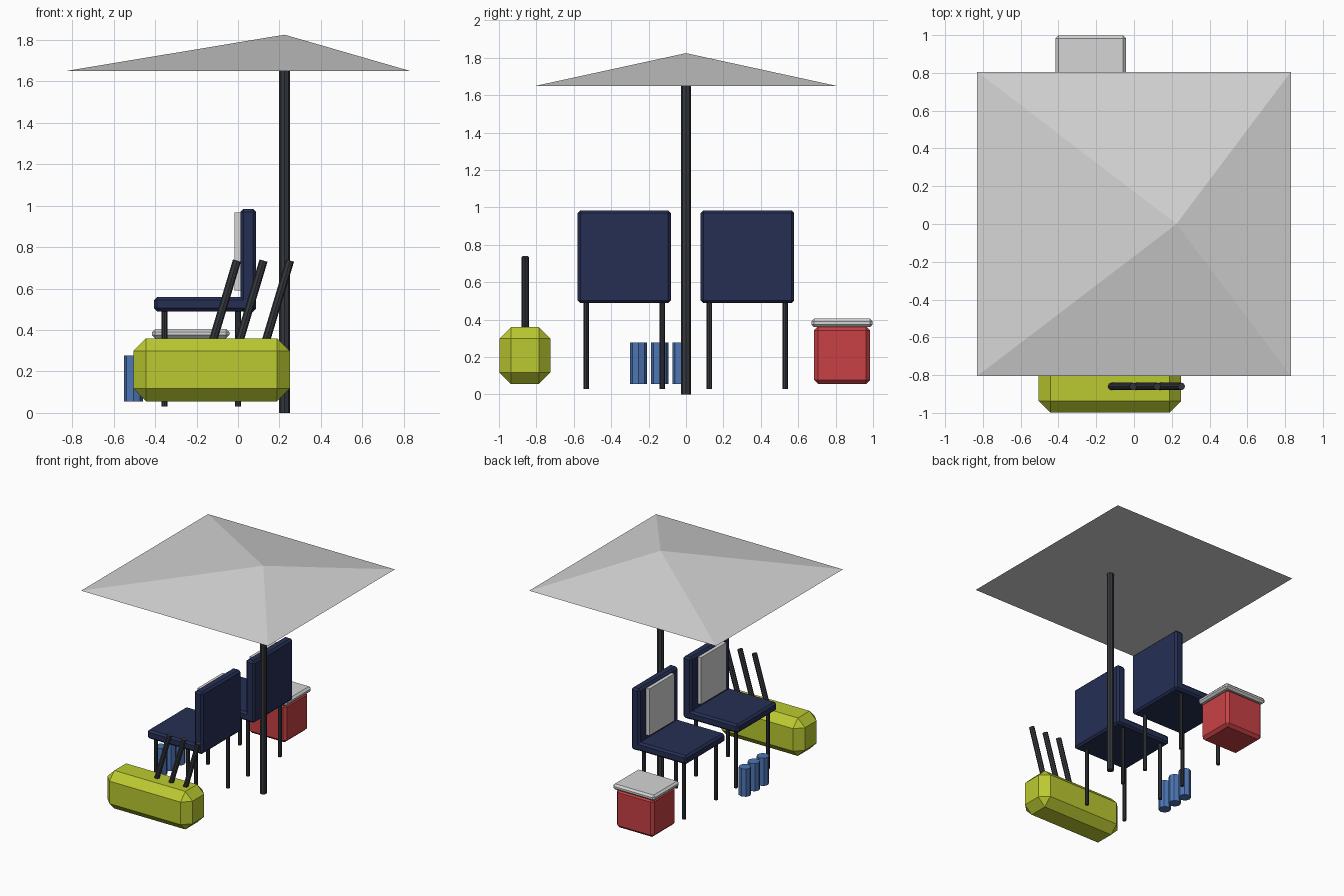
import bpy
import bmesh
from mathutils import Vector

cube = bpy.data.objects.get("Cube")
if cube:
    bpy.data.objects.remove(cube, do_unlink=True)


def material(name, rgb):
    m = bpy.data.materials.new(name)
    m.use_nodes = True
    m.diffuse_color = (*rgb, 1)
    m.node_tree.nodes["Principled BSDF"].inputs["Base Color"].default_value = (*rgb, 1)
    return m


LIGHT = material("light grey", (0.66, 0.66, 0.66))
DARK = material("dark grey metal", (0.035, 0.039, 0.047))
NAVY = material("navy fabric", (0.018, 0.028, 0.088))
LIME = material("lime fabric", (0.50, 0.59, 0.03))
RED = material("red plastic", (0.58, 0.053, 0.06))
BLUE = material("blue plastic", (0.075, 0.18, 0.46))


def add_object(name, bm, mat):
    mesh = bpy.data.meshes.new(name)
    bmesh.ops.recalc_face_normals(bm, faces=bm.faces)
    bm.to_mesh(mesh)
    bm.free()
    mesh.materials.append(mat)
    obj = bpy.data.objects.new(name, mesh)
    bpy.context.collection.objects.link(obj)
    return obj


def box(name, low, high, mat, bevel=0.0):
    """Box between two corners with chamfered edges."""
    low, high = Vector(low), Vector(high)
    bm = bmesh.new()
    bmesh.ops.create_cube(bm, size=1)
    bmesh.ops.scale(bm, vec=high - low, verts=bm.verts)
    bmesh.ops.translate(bm, vec=(low + high) / 2, verts=bm.verts)
    if bevel:
        bmesh.ops.bevel(bm, geom=bm.edges[:], offset=bevel, segments=1,
                        profile=0.5, affect='EDGES')
    return add_object(name, bm, mat)


def rod(name, start, end, radius, mat, sides=8):
    """Faceted cylinder between two points."""
    start, end = Vector(start), Vector(end)
    axis = end - start
    bm = bmesh.new()
    bmesh.ops.create_cone(bm, cap_ends=True, segments=sides, radius1=radius,
                          radius2=radius, depth=axis.length)
    turn = Vector((0, 0, 1)).rotation_difference(axis)
    bmesh.ops.rotate(bm, verts=bm.verts, cent=(0, 0, 0), matrix=turn.to_matrix())
    bmesh.ops.translate(bm, vec=(start + end) / 2, verts=bm.verts)
    return add_object(name, bm, mat)


# Canopy: closed pyramid with its peak over the pole
POLE_X = 0.225
bm = bmesh.new()
rim = [bm.verts.new((sx * 0.83, sy * 0.805, 1.65))
       for sx, sy in ((-1, -1), (1, -1), (1, 1), (-1, 1))]
peak = bm.verts.new((POLE_X, 0, 1.825))
bm.faces.new(rim)
for i in range(4):
    bm.faces.new((rim[i], rim[(i + 1) % 4], peak))
add_object("canopy", bm, LIGHT)
rod("canopy_pole", (POLE_X, 0, 0), (POLE_X, 0, 1.65), 0.026, DARK)

# Two chairs side by side, facing -x
for side, y in (("right", -0.33), ("left", 0.328)):
    box(f"{side}_chair_seat", (-0.405, y - 0.25, 0.49), (0.08, y + 0.25, 0.56), NAVY, 0.015)
    box(f"{side}_chair_back", (0.012, y - 0.25, 0.488), (0.087, y + 0.25, 0.985), NAVY, 0.015)
    box(f"{side}_chair_towel", (-0.016, y - 0.16, 0.59), (0.02, y + 0.16, 0.966), LIGHT)
    for row, x in (("front", -0.355), ("rear", 0.0)):
        for n, dy in enumerate((-0.203, 0.203)):
            rod(f"{side}_chair_{row}_leg_{n + 1}", (x, y + dy, 0.03),
                (x, y + dy, 0.5), 0.0145, DARK)

# Cool box with overhanging lid
box("cool_box_body", (-0.395, 0.685, 0.055), (-0.06, 0.985, 0.365), RED, 0.022)
box("cool_box_lid", (-0.415, 0.67, 0.36), (-0.042, 0.998, 0.405), LIGHT, 0.015)

# Bag with three leaning poles
box("bag", (-0.505, -0.998, 0.055), (0.25, -0.725, 0.36), LIME, 0.062)
for n in range(3):
    top = 0.128 * n - 0.005
    rod(f"bag_pole_{n + 1}", (top - 0.15, -0.86, 0.235), (top, -0.86, 0.735), 0.02, DARK)

# Row of bottles in front of the chairs
for n in range(3):
    y = 0.114 * n - 0.254
    rod(f"bottle_{n + 1}", (-0.505, y, 0.055), (-0.505, y, 0.278), 0.046, BLUE)
